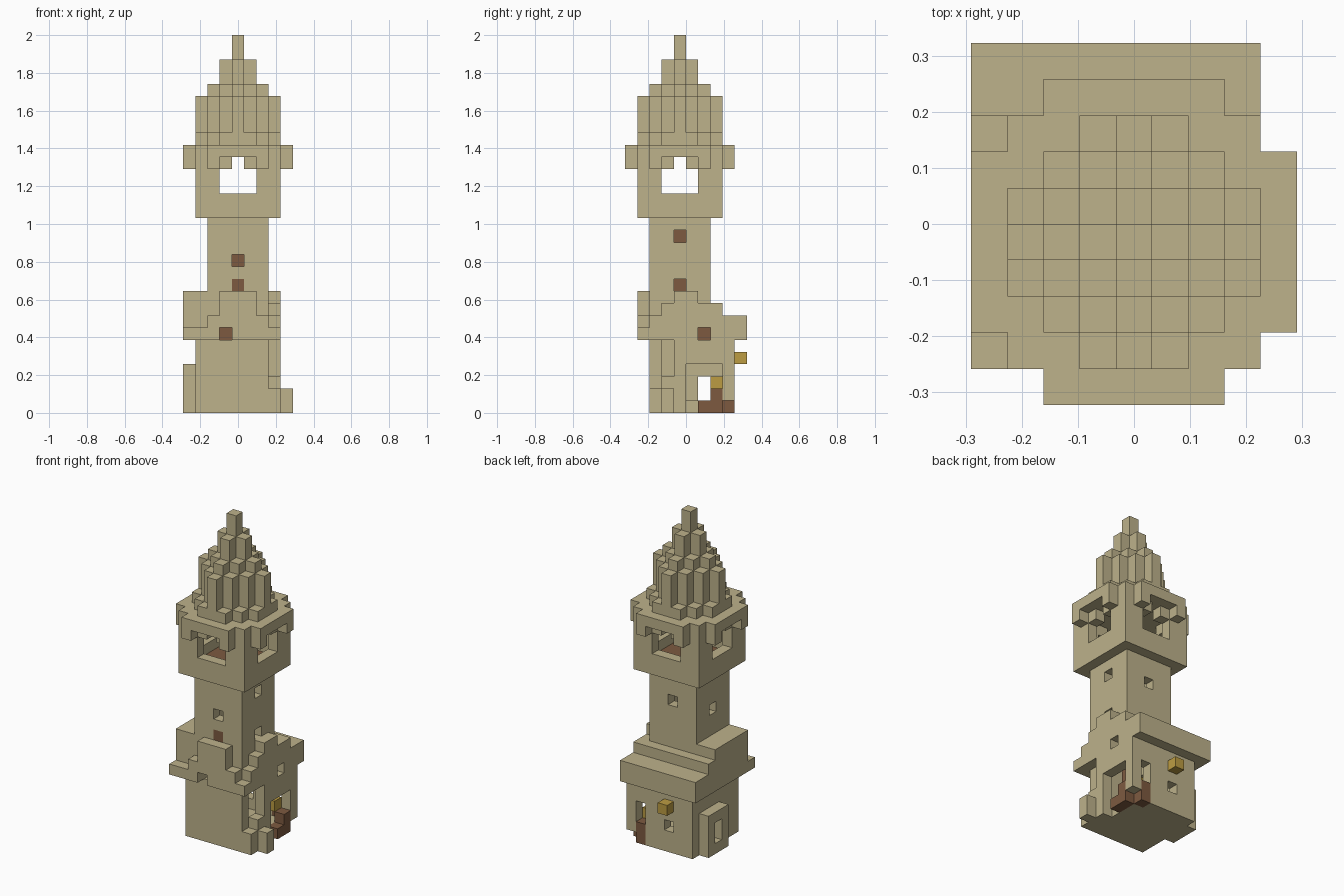
import bpy, bmesh
from mathutils import Vector

cube = bpy.data.objects.get("Cube")
if cube:
    bpy.data.objects.remove(cube, do_unlink=True)

S = 2 / 31            # one block
cells = {}            # block position -> part name


def material(name, rgb):
    m = bpy.data.materials.new(name)
    m.use_nodes = True
    m.diffuse_color = (*rgb, 1)
    b = m.node_tree.nodes["Principled BSDF"]
    b.inputs["Base Color"].default_value = (*rgb, 1)
    b.inputs["Roughness"].default_value = 0.9
    return m


stone = material("sandstone", (0.509, 0.445, 0.258))
wood = material("brown wood", (0.205, 0.102, 0.051))
gold = material("lantern gold", (0.503, 0.332, 0.055))


def span(r):
    return range(r[0], r[1] + 1) if isinstance(r, tuple) else (r,)


def fill(part, x, y, z):
    for i in span(x):
        for j in span(y):
            for k in span(z):
                cells[i, j, k] = part


def carve(x, y, z):
    for i in span(x):
        for j in span(y):
            for k in span(z):
                cells.pop((i, j, k), None)


# House walls and floor
fill("house", (1, 7), (2, 8), (0, 5))
carve((2, 6), (3, 7), (1, 5))
carve(7, (2, 3), (0, 5))
fill("side_bay", 0, (5, 7), (0, 3))
carve((0, 1), 6, (1, 2))
carve(3, 8, 2)

# Corner doorway with wooden steps
carve(7, (5, 7), (0, 3))
carve(6, 8, (0, 3))
carve(7, 8, 0)
fill("door_steps", 7, 6, 0)
fill("door_steps", 7, 7, (0, 1))
fill("door_steps", 6, 8, (0, 1))

# Rubble by the front corner
fill("rubble", 7, 2, (0, 1))
fill("rubble", 7, 3, (0, 2))
fill("rubble", 8, 3, (0, 1))

# Stepped house roof: ridge runs left to right
left_top = (7, 10, 10, 10, 10, 10, 9, 8, 8)
right_top = (7, 8, 9, 10, 10, 9, 9, 8, 8)
for j in range(1, 10):
    fill("house_roof", (0, 1), j, (6, left_top[j - 1] - 1))
    fill("house_roof", 7, j, (6, right_top[j - 1] - 1))
    if j > 6:
        fill("house_roof", (2, 6), j, (6, right_top[j - 1] - 1))
for i, top in zip(range(2, 7), (8, 10, 10, 10, 8)):
    fill("balcony", i, 1, (6, top - 1))

# Tower shaft, hollow with a wooden core
fill("tower", (2, 6), (2, 6), (6, 15))
carve((3, 5), (3, 5), (6, 15))
fill("stair_core", 4, 4, (1, 15))
fill("stair_core", 3, 3, 6)
fill("stair_core", 5, 6, 6)
fill("tower_door", 4, 2, 10)
carve(3, (1, 2), 6)
carve((6, 7), 6, 6)
carve(4, 2, 12)
carve(4, 6, 13)
carve(2, 4, 12)
carve(6, 4, 14)
carve(6, 4, 10)

# Bell chamber with arched openings on all sides
fill("bell_chamber", (1, 7), (1, 7), (16, 20))
carve((2, 6), (2, 6), (17, 20))
fill("chamber_floor", (2, 6), (2, 6), 16)
for near in (1, 7):
    carve((3, 5), near, (18, 19))
    carve(near, (3, 5), (18, 19))
    carve(4, near, 20)
    carve(near, 4, 20)

# Eight-sided ledge with brackets
for i in range(9):
    for j in range(9):
        if abs(i - 4) + abs(j - 4) <= 6:
            fill("ledge", i, j, 21)
for a in (0, 8):
    for b in (2, 6):
        fill("bracket", a, b, 20)
        fill("bracket", b, a, 20)

# Spire: column height falls with steps from the centre
for i in range(1, 8):
    for j in range(1, 8):
        d = abs(i - 4) + abs(j - 4)
        if d <= 4:
            fill("spire", i, j, (22, (30, 28, 26, 25, 22)[d]))

# Lanterns
fill("lantern", 3, 9, 4)
fill("lantern", 6, 7, 2)

WOOD = {"door_steps", "stair_core", "tower_door", "chamber_floor"}


def build(part):
    """Mesh the exposed faces of one part's blocks."""
    bm = bmesh.new()
    for c in [c for c, p in cells.items() if p == part]:
        for axis in range(3):
            for sign in (-1, 1):
                n = list(c)
                n[axis] += sign
                if tuple(n) in cells:
                    continue
                u, v = (axis + 1) % 3, (axis + 2) % 3
                ring = []
                for a, b in ((-1, -1), (1, -1), (1, 1), (-1, 1))[::sign]:
                    p = Vector((c[0] - 4, c[1] - 4.5, c[2] + 0.5))
                    p[axis] += sign / 2
                    p[u] += a / 2
                    p[v] += b / 2
                    ring.append(bm.verts.new(p * S))
                bm.faces.new(ring)
    bmesh.ops.remove_doubles(bm, verts=bm.verts, dist=S / 100)
    mesh = bpy.data.meshes.new(part)
    bm.to_mesh(mesh)
    bm.free()
    mesh.materials.append(gold if part == "lantern" else wood if part in WOOD else stone)
    bpy.context.collection.objects.link(bpy.data.objects.new(part, mesh))


for part in sorted(set(cells.values())):
    build(part)
